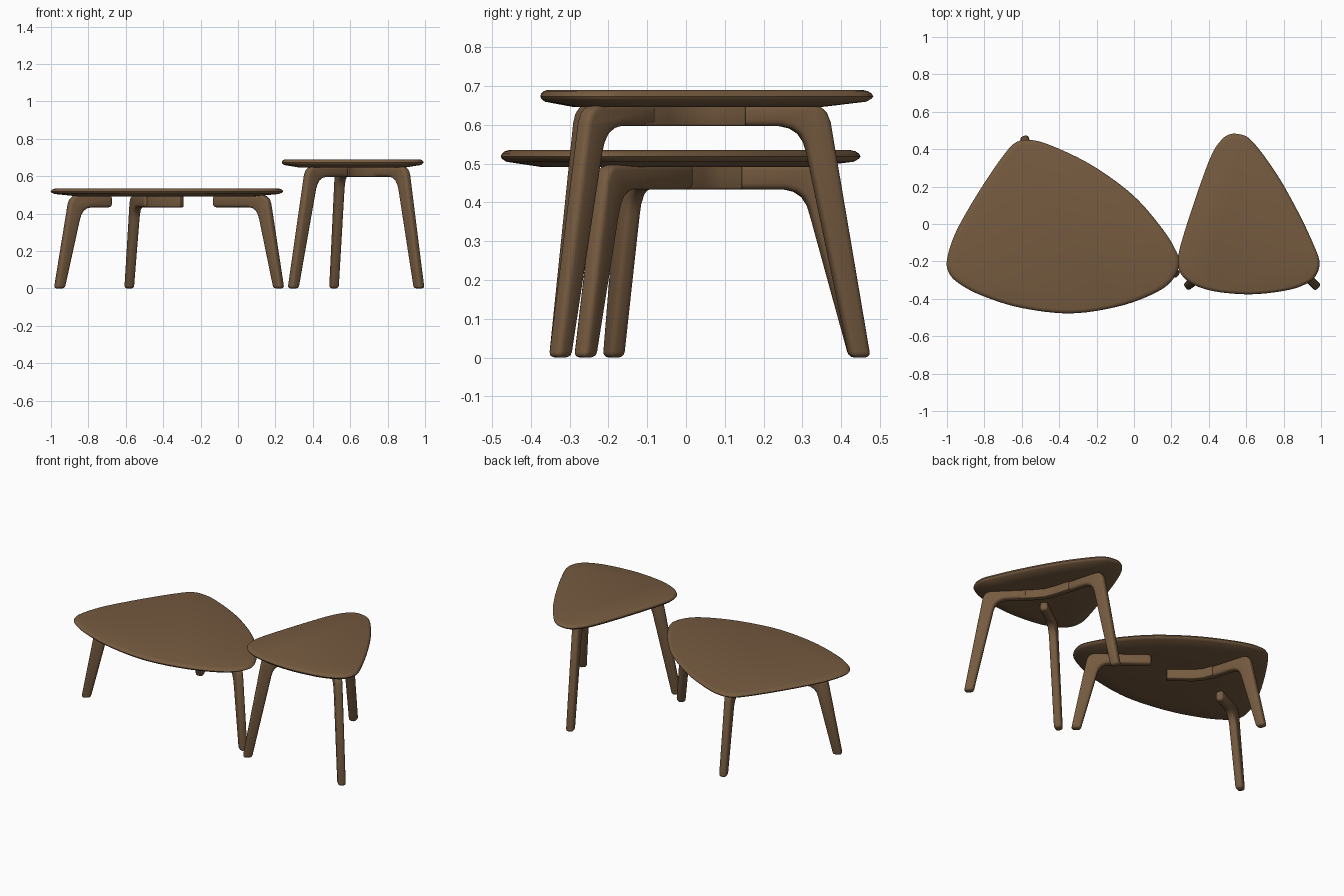
import bpy, bmesh
from mathutils import Vector

if "Cube" in bpy.data.objects:
    bpy.data.objects.remove(bpy.data.objects["Cube"])

wood = bpy.data.materials.new("walnut brown")
wood.diffuse_color = (0.180, 0.104, 0.051, 1)
wood.use_nodes = True
wood.node_tree.nodes["Principled BSDF"].inputs["Base Color"].default_value = wood.diffuse_color


def finish(name, bm, bevel=0.0):
    bmesh.ops.recalc_face_normals(bm, faces=bm.faces[:])
    me = bpy.data.meshes.new(name)
    bm.to_mesh(me)
    bm.free()
    me.materials.append(wood)
    ob = bpy.data.objects.new(name, me)
    bpy.context.collection.objects.link(ob)
    bpy.ops.object.select_all(action='DESELECT')
    ob.select_set(True)
    bpy.context.view_layer.objects.active = ob
    if bevel:
        m = ob.modifiers.new("round edges", 'BEVEL')
        m.width, m.segments = bevel, 3
        m.limit_method, m.angle_limit = 'ANGLE', 0.75
        bpy.ops.object.modifier_apply(modifier=m.name)
    bpy.ops.object.shade_smooth_by_angle(angle=0.6)
    return ob


def prism(name, pts, offset, bevel):
    """Extrude a closed flat outline along the offset vector."""
    bm = bmesh.new()
    a = [bm.verts.new(p) for p in pts]
    b = [bm.verts.new(Vector(p) + offset) for p in pts]
    n = len(a)
    bm.faces.new(a)
    bm.faces.new(b[::-1])
    for i in range(n):
        j = (i + 1) % n
        bm.faces.new((a[i], b[i], b[j], a[j]))
    return finish(name, bm, bevel)


def smooth_loop(pts, steps=6):
    """Closed Catmull-Rom curve through the points."""
    P = [Vector(p) for p in pts]
    n, out = len(P), []
    for i in range(n):
        p0, p1, p2, p3 = (P[(i + k - 1) % n] for k in range(4))
        for s in range(steps):
            t = s / steps
            out.append(0.5 * (2 * p1 + (p2 - p0) * t + (2 * p0 - 5 * p1 + 4 * p2 - p3) * t * t
                              + (3 * p1 - p0 - 3 * p2 + p3) * t ** 3))
    return out


def table_top(name, pts, centre, ztop):
    """Rounded triangle slab with a soft rim and a tapering underside."""
    loop, c = smooth_loop(pts), Vector(centre)
    rim = [(0.95, 0), (0.975, -0.003), (0.992, -0.009), (1, -0.016), (0.993, -0.022),
           (0.965, -0.030), (0.74, -0.044)]
    bm = bmesh.new()
    rings = []
    for f, dz in rim:
        rings.append([bm.verts.new((*(c + (p - c) * f), ztop + dz)) for p in loop])
    n = len(loop)
    for r, q in zip(rings, rings[1:]):
        for i in range(n):
            j = (i + 1) % n
            bm.faces.new((r[i], r[j], q[j], q[i]))
    bm.faces.new(rings[0])
    bm.faces.new(rings[-1])
    finish(name, bm)


def leg(name, foot, end, zt, zb, lean, thick=0.046):
    """Splayed leg that bends into a horizontal arm under the top."""
    f, e = Vector((*foot, 0)), Vector((*end, 0))
    d = (e - f).normalized()
    L = (e - f).length
    side = Vector((-d.y, d.x, 0)) * thick
    prof = [(-0.027, 0), (lean - 0.035, zt - 0.045), (lean - 0.025, zt - 0.02),
            (lean - 0.008, zt - 0.005), (lean + 0.015, zt), (L, zt), (L, zb),
            (lean + 0.10, zb), (lean + 0.072, zb - 0.006), (lean + 0.05, zb - 0.02),
            (lean + 0.035, zb - 0.042), (lean + 0.026, zb - 0.07), (0.027, 0)]
    prism(name, [f + d * s + Vector((0, 0, z)) - side / 2 for s, z in prof], side, 0.015)


def rail(name, path, zt, zb, width=0.04):
    """Upright bar following a short path in plan."""
    P = [Vector(p) for p in path]
    left, right = [], []
    for i, p in enumerate(P):
        t = (P[min(i + 1, len(P) - 1)] - P[max(i - 1, 0)]).normalized()
        n = Vector((-t.y, t.x)) * width / 2
        left.append((*(p + n), zb))
        right.append((*(p - n), zb))
    prism(name, left + right[::-1], Vector((0, 0, zt - zb)), 0.006)


# table tops
table_top("large_table_top", [
    (-0.57, 0.45), (-0.47, 0.43), (-0.28, 0.345), (-0.12, 0.245), (0.02, 0.13), (0.14, -0.01),
    (0.21, -0.115), (0.242, -0.205), (0.205, -0.30), (0.11, -0.37), (-0.08, -0.44),
    (-0.34, -0.478), (-0.61, -0.447), (-0.82, -0.38), (-0.94, -0.315), (-0.99, -0.26),
    (-1.0, -0.19), (-0.96, -0.06), (-0.88, 0.09), (-0.77, 0.265), (-0.68, 0.39), (-0.63, 0.437)],
    (-0.40, -0.06), 0.535)
table_top("small_table_top", [
    (0.55, 0.482), (0.61, 0.462), (0.68, 0.385), (0.78, 0.24), (0.885, 0.05), (0.96, -0.11),
    (0.992, -0.205), (0.97, -0.28), (0.91, -0.325), (0.805, -0.357), (0.62, -0.376),
    (0.43, -0.36), (0.31, -0.32), (0.25, -0.265), (0.234, -0.2), (0.245, -0.13), (0.28, -0.01),
    (0.35, 0.2), (0.415, 0.37), (0.465, 0.447), (0.505, 0.477)],
    (0.60, -0.04), 0.69)

# large table frame
LT, LB = 0.498, 0.434
leg("large_left_leg", (-0.955, -0.187), (-0.68, -0.05), LT, LB, 0.09)
leg("large_right_leg", (0.218, -0.26), (-0.125, 0.005), LT, LB, 0.095)
leg("large_rear_leg", (-0.582, 0.448), (-0.48, 0.10), LT, LB, 0.105)
rail("large_centre_rail", [(-0.30, -0.065), (-0.42, 0.03), (-0.46, 0.08), (-0.482, 0.14)], LT, LB)

# small table frame
ST, SB = 0.652, 0.597
leg("small_left_leg", (0.295, -0.325), (0.58, -0.12), ST, SB, 0.115)
leg("small_right_leg", (0.968, -0.325), (0.73, -0.09), ST, SB, 0.115)
leg("small_rear_leg", (0.513, 0.448), (0.605, 0.12), ST, SB, 0.115)
rail("small_centre_rail", [(0.76, -0.12), (0.70, -0.06), (0.655, -0.005), (0.63, 0.06), (0.605, 0.15)],
     ST, SB)
